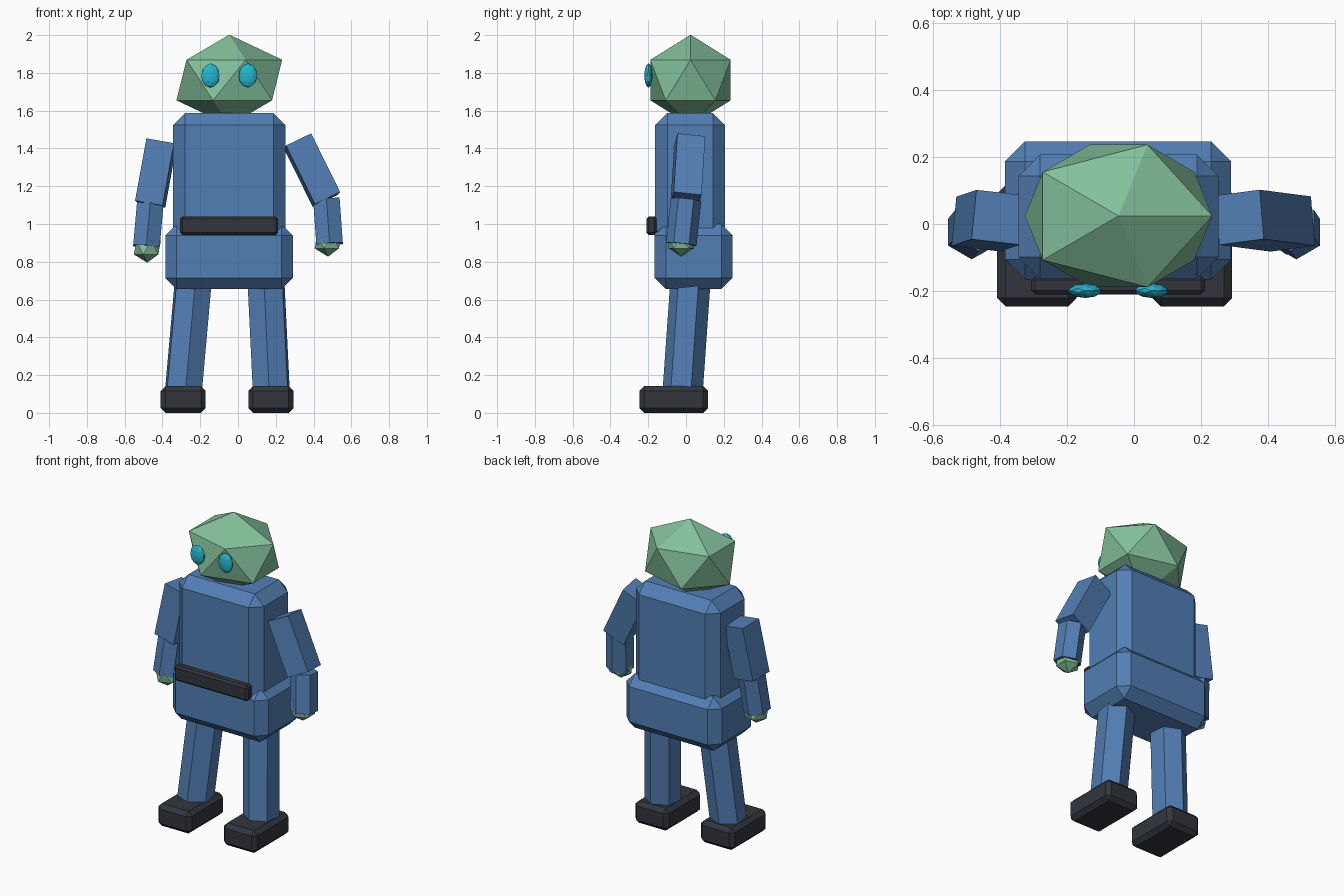
import bpy, bmesh
from math import radians
from mathutils import Vector, Matrix

cube = bpy.data.objects.get("Cube")
if cube:
    bpy.data.objects.remove(cube, do_unlink=True)


def material(name, rgb):
    m = bpy.data.materials.new(name)
    m.use_nodes = True
    m.diffuse_color = (*rgb, 1)
    m.node_tree.nodes["Principled BSDF"].inputs["Base Color"].default_value = (*rgb, 1)
    return m


blue = material("blue cloth", (0.085, 0.21, 0.46))
green = material("green skin", (0.23, 0.53, 0.33))
dark = material("dark leather", (0.032, 0.036, 0.046))
cyan = material("cyan eye", (0.02, 0.47, 0.63))


def finish(name, bm, mat):
    bmesh.ops.recalc_face_normals(bm, faces=bm.faces)
    mesh = bpy.data.meshes.new(name)
    bm.to_mesh(mesh)
    bm.free()
    mesh.materials.append(mat)
    obj = bpy.data.objects.new(name, mesh)
    bpy.context.collection.objects.link(obj)
    return obj


def chamfered_box(name, low, high, bevel, mat):
    low, high = Vector(low), Vector(high)
    bm = bmesh.new()
    bmesh.ops.create_cube(bm, size=1)
    bmesh.ops.scale(bm, vec=high - low, verts=bm.verts)
    bmesh.ops.translate(bm, vec=(low + high) / 2, verts=bm.verts)
    bmesh.ops.bevel(bm, geom=bm.edges[:], offset=bevel, segments=1,
                    profile=0.5, affect='EDGES')
    return finish(name, bm, mat)


def ball(name, centre, radii, level, mat):
    bm = bmesh.new()
    bmesh.ops.create_icosphere(bm, subdivisions=level, radius=1)
    bmesh.ops.scale(bm, vec=radii, verts=bm.verts)
    bmesh.ops.translate(bm, vec=centre, verts=bm.verts)
    return finish(name, bm, mat)


def limb(name, start, end, radius, sides, roll, mat):
    """Straight prism between two points."""
    start, end = Vector(start), Vector(end)
    axis = start - end
    bm = bmesh.new()
    bmesh.ops.create_cone(bm, cap_ends=True, segments=sides, radius1=radius,
                          radius2=radius, depth=axis.length)
    turn = Vector((0, 0, 1)).rotation_difference(axis).to_matrix().to_4x4()
    spin = Matrix.Rotation(radians(roll), 4, 'Z')
    bm.transform(Matrix.Translation((start + end) / 2) @ turn @ spin)
    return finish(name, bm, mat)


# Trunk
chamfered_box("torso", (-0.345, -0.163, 0.9), (0.252, 0.207, 1.587), 0.064, blue)
chamfered_box("pelvis", (-0.385, -0.166, 0.655), (0.29, 0.247, 1.0), 0.06, blue)
chamfered_box("belt", (-0.307, -0.21, 0.943), (0.212, -0.155, 1.04), 0.012, dark)

# Head and eyes
ball("head", (-0.046, 0.024, 1.762), (0.313, 0.25, 0.24), 1, green)
for side, x in (("right", -0.146), ("left", 0.053)):
    ball(side + "_eye", (x, -0.199, 1.786), (0.05, 0.022, 0.064), 2, cyan)

# Arms: shoulder, elbow, wrist and hand centre
arms = {
    "right": ((-0.405, 0.02, 1.435), (-0.465, 0, 1.105),
              (-0.485, -0.025, 0.88), (-0.48, -0.025, 0.875)),
    "left": ((0.315, 0.02, 1.44), (0.468, 0, 1.13),
             (0.485, -0.025, 0.893), (0.477, -0.025, 0.907)),
}
for side, (shoulder, elbow, wrist, hand) in arms.items():
    turn = 1 if side == "left" else -1
    limb(side + "_upper_arm", shoulder, elbow, 0.105, 4, 45 + 6 * turn, blue)
    limb(side + "_forearm", elbow, wrist, 0.081, 6, 0, blue)
    ball(side + "_hand", hand, (0.08, 0.078, 0.08), 1, green)

# Legs and shoes
legs = {
    "right": ((-0.235, 0.025, 0.72), (-0.292, -0.02, 0.08), -0.29),
    "left": ((0.147, 0.025, 0.72), (0.178, -0.02, 0.08), 0.174),
}
for side, (hip, ankle, foot_x) in legs.items():
    limb(side + "_leg", hip, ankle, 0.107, 6, -6 if side == "left" else 6, blue)
    chamfered_box(side + "_shoe", (foot_x - 0.119, -0.246, 0),
                  (foot_x + 0.119, 0.116, 0.142), 0.025, dark)
